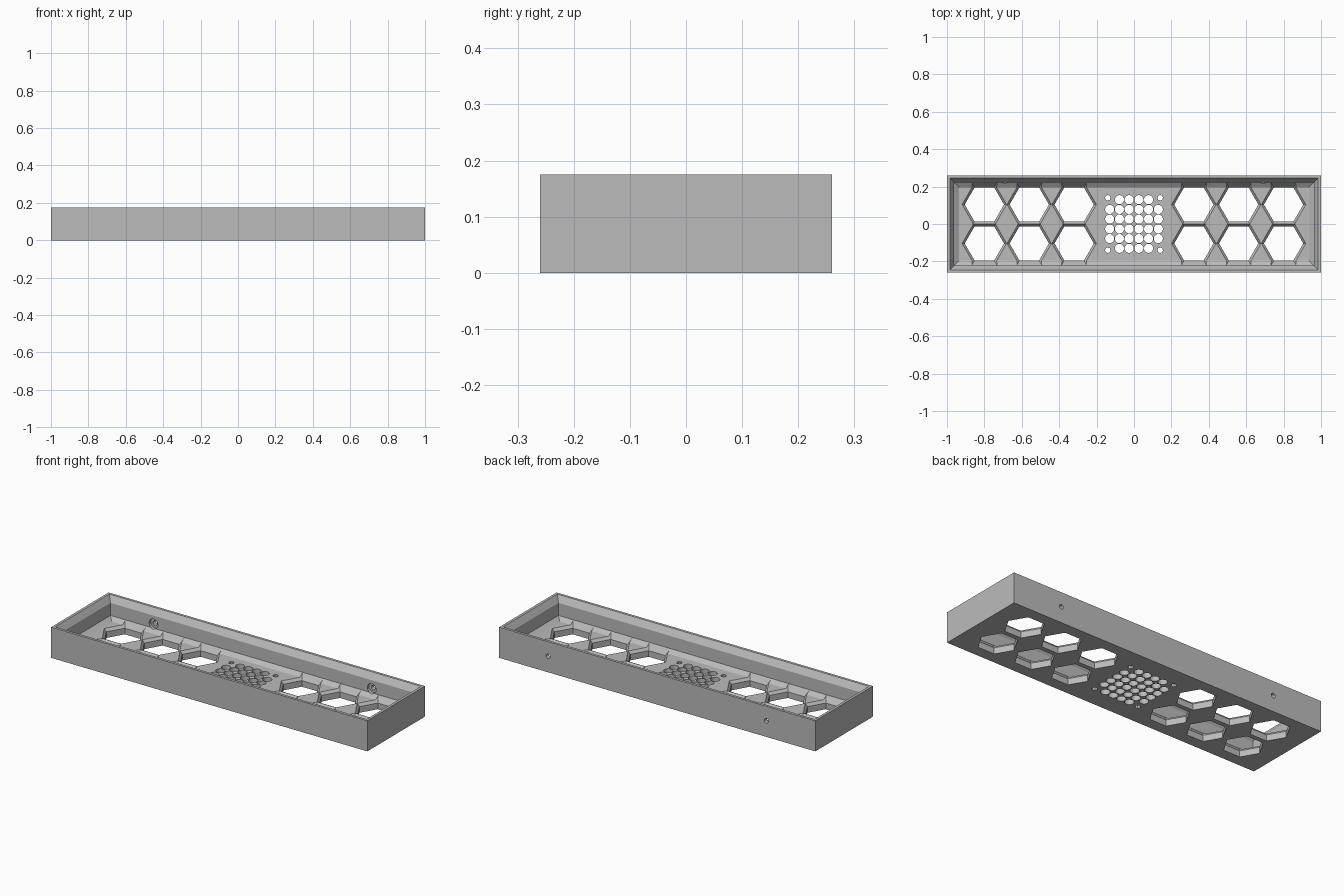
import bpy, bmesh, math
from mathutils import Matrix

old = bpy.data.objects.get("Cube")
if old:
    bpy.data.objects.remove(old, do_unlink=True)

grey = bpy.data.materials.new("plain_grey")
grey.use_nodes = True
grey.diffuse_color = (0.5, 0.5, 0.5, 1)
grey.node_tree.nodes["Principled BSDF"].inputs["Base Color"].default_value = (0.5, 0.5, 0.5, 1)

HALF_X, HALF_Y, HEIGHT, FLOOR = 1.0, 0.26, 0.175, 0.05


def finish(name, bm):
    bmesh.ops.recalc_face_normals(bm, faces=bm.faces)
    mesh = bpy.data.meshes.new(name)
    bm.to_mesh(mesh)
    bm.free()
    mesh.materials.append(grey)
    obj = bpy.data.objects.new(name, mesh)
    bpy.context.collection.objects.link(obj)
    return obj


def loft(bm, rings):
    """Skin a stack of closed rings and cap both ends."""
    loops = [[bm.verts.new(p) for p in ring] for ring in rings]
    for a, b in zip(loops, loops[1:]):
        n = len(a)
        for i in range(n):
            bm.faces.new((a[i], a[(i + 1) % n], b[(i + 1) % n], b[i]))
    bm.faces.new(loops[0][::-1])
    bm.faces.new(loops[-1])


def rectangle(inset, z):
    x, y = HALF_X - inset, HALF_Y - inset
    return [(-x, -y, z), (x, -y, z), (x, y, z), (-x, y, z)]


def hexagon(cx, cy, r, z):
    return [(cx + r * math.cos(i * math.pi / 3), cy + r * math.sin(i * math.pi / 3), z)
            for i in range(6)]


def cylinder(bm, centre, r, depth, sides, along_y=False):
    turn = Matrix.Rotation(math.pi / 2, 4, "X") if along_y else Matrix()
    bmesh.ops.create_cone(bm, cap_ends=True, segments=sides, radius1=r, radius2=r,
                          depth=depth, matrix=Matrix.Translation(centre) @ turn)


def cut(target, cutter):
    cutter.hide_render = True
    mod = target.modifiers.new(cutter.name, "BOOLEAN")
    mod.operation, mod.solver, mod.object = "DIFFERENCE", "EXACT", cutter
    mod.use_self = True
    bpy.context.view_layer.objects.active = target
    bpy.ops.object.modifier_apply(modifier=mod.name)
    bpy.data.objects.remove(cutter, do_unlink=True)


# Open tray: outer wall, thin lip, rim chamfer, inner wall, floor chamfer
bm = bmesh.new()
profile = [(0, 0), (0, HEIGHT), (0.015, HEIGHT), (0.038, 0.14), (0.038, 0.068), (0.064, FLOOR)]
loft(bm, [rectangle(inset, z) for inset, z in profile])
tray = finish("tray", bm)

# Flared hexagonal openings, three by two on each side
bm = bmesh.new()
for side in (-1, 1):
    for col in range(3):
        for cy in (-0.104, 0.104):
            cx = side * (0.32 + 0.24 * col)
            loft(bm, [hexagon(cx, cy, r, z) for r, z in
                      ((0.105, -0.05), (0.105, 0.035), (0.119, FLOOR), (0.136, 0.069))])
cut(tray, finish("hexagon_cutter", bm))

# Central grille: round holes with the corners replaced by small screw holes
bm = bmesh.new()
for i in range(6):
    for j in range(6):
        if i in (0, 5) and j in (0, 5):
            sx, sy = (1 if i else -1), (1 if j else -1)
            cylinder(bm, (sx * 0.14, sy * 0.14, 0), 0.015, 0.3, 8)
        else:
            cylinder(bm, ((i - 2.5) * 0.052, (j - 2.5) * 0.052, 0), 0.0245, 0.3, 20)
cut(tray, finish("grille_cutter", bm))

# Mounting holes through the back wall, widened on the inside
for label, r, y, depth in (("recess_cutter", 0.028, 0.222, 0.03), ("screw_cutter", 0.013, 0.25, 0.1)):
    bm = bmesh.new()
    for x in (-0.69, 0.69):
        cylinder(bm, (x, y, 0.092), r, depth, 16, along_y=True)
    cut(tray, finish(label, bm))
